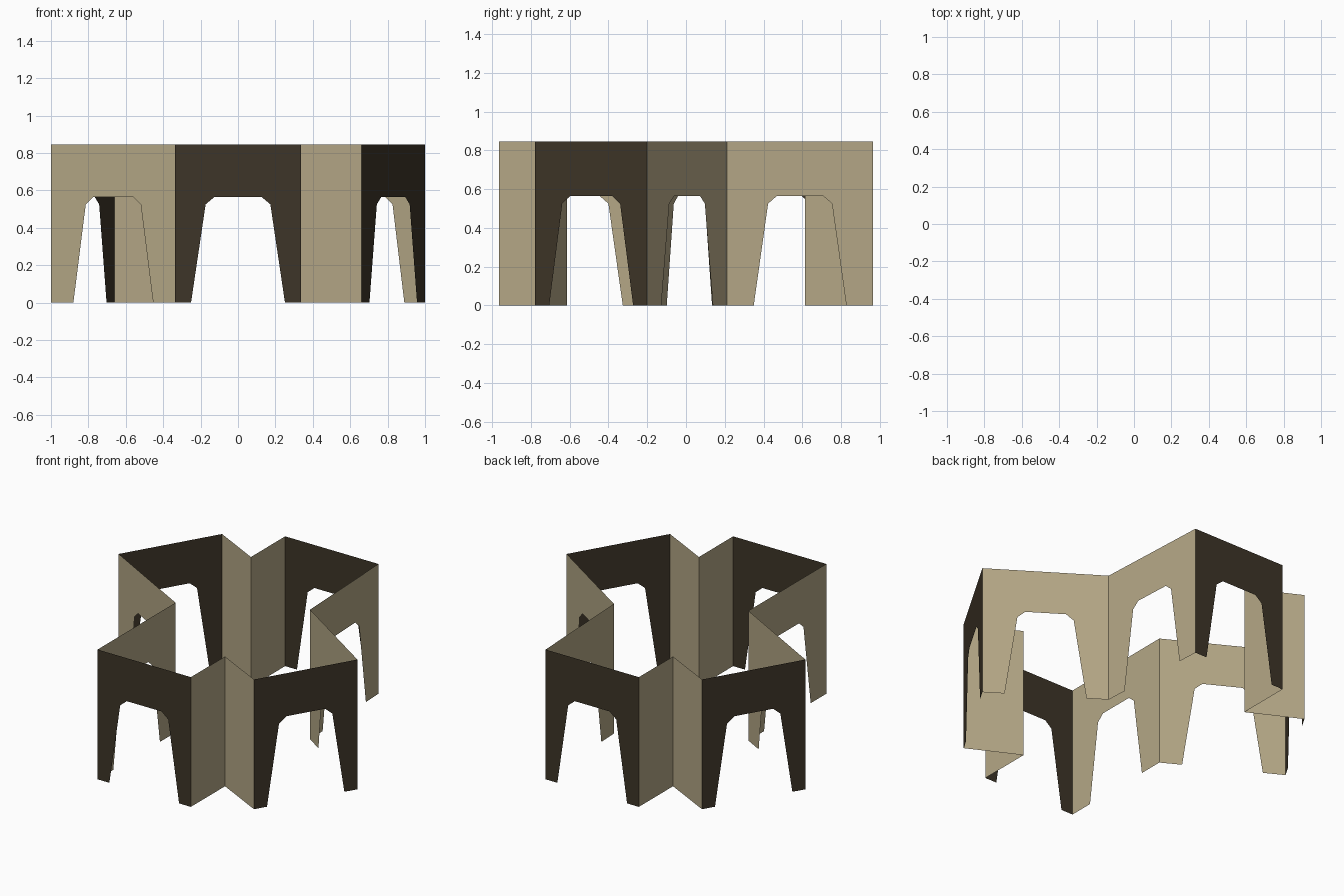
import bpy, bmesh
from mathutils import Vector

if "Cube" in bpy.data.objects:
    bpy.data.objects.remove(bpy.data.objects["Cube"])

H = 0.845          # wall height
ARCH_TOP = 0.565   # underside of the lintel
SHOULDER = 0.525   # start of the arch's clipped corner


def material(name, rgb):
    m = bpy.data.materials.new(name)
    m.diffuse_color = (*rgb, 1.0)
    m.use_nodes = True
    m.node_tree.nodes["Principled BSDF"].inputs["Base Color"].default_value = m.diffuse_color
    return m


dark = material("dark brown", (0.048, 0.036, 0.021))
light = material("sandy tan", (0.46, 0.39, 0.24))


def wall(name, a, b, mat, arch=0.0):
    """Flat upright panel from a to b; arch = half width of its opening at the floor."""
    a, b = Vector(a), Vector(b)
    length = (b - a).length
    c = length / 2
    prof = [(0, 0)]
    if arch:
        s, t = arch * 0.69, arch * 0.5
        prof += [(c - arch, 0), (c - s, SHOULDER), (c - t, ARCH_TOP),
                 (c + t, ARCH_TOP), (c + s, SHOULDER), (c + arch, 0)]
    prof += [(length, 0), (length, H), (0, H)]
    bm = bmesh.new()
    vs = []
    for d, z in prof:
        p = a.lerp(b, d / length)
        vs.append(bm.verts.new((p.x, p.y, z)))
    bm.faces.new(vs)
    me = bpy.data.meshes.new(name)
    bm.to_mesh(me)
    bm.free()
    me.materials.append(mat)
    bpy.context.collection.objects.link(bpy.data.objects.new(name, me))


# Zigzag ring: each half runs round from a front corner; the other half is turned 180 degrees.
# Only the deep inner corner differs slightly between the halves.
half = [(-0.336, -0.965), (0.336, -0.965), (0.336, -0.613), (0.66, -0.778), (1.0, -0.2)]
inner = [(0.372, 0.211), (-0.334, -0.165)]
ring = half + [inner[0]] + [(-x, -y) for x, y in half] + [inner[1]]

# name, material and arch half width of the six walls in each half
parts = [("end_arch", dark, 0.251), ("notch_wall_a", light, 0), ("notch_wall_b", light, 0),
         ("side_arch", dark, 0.251), ("inner_arch_a", light, 0.243), ("inner_arch_b", light, 0.239)]

for i, a in enumerate(ring):
    name, mat, arch = parts[i % 6]
    side = "front" if i < 6 else "back"
    wall(f"{side}_{name}", a, ring[(i + 1) % 12], mat, arch)
